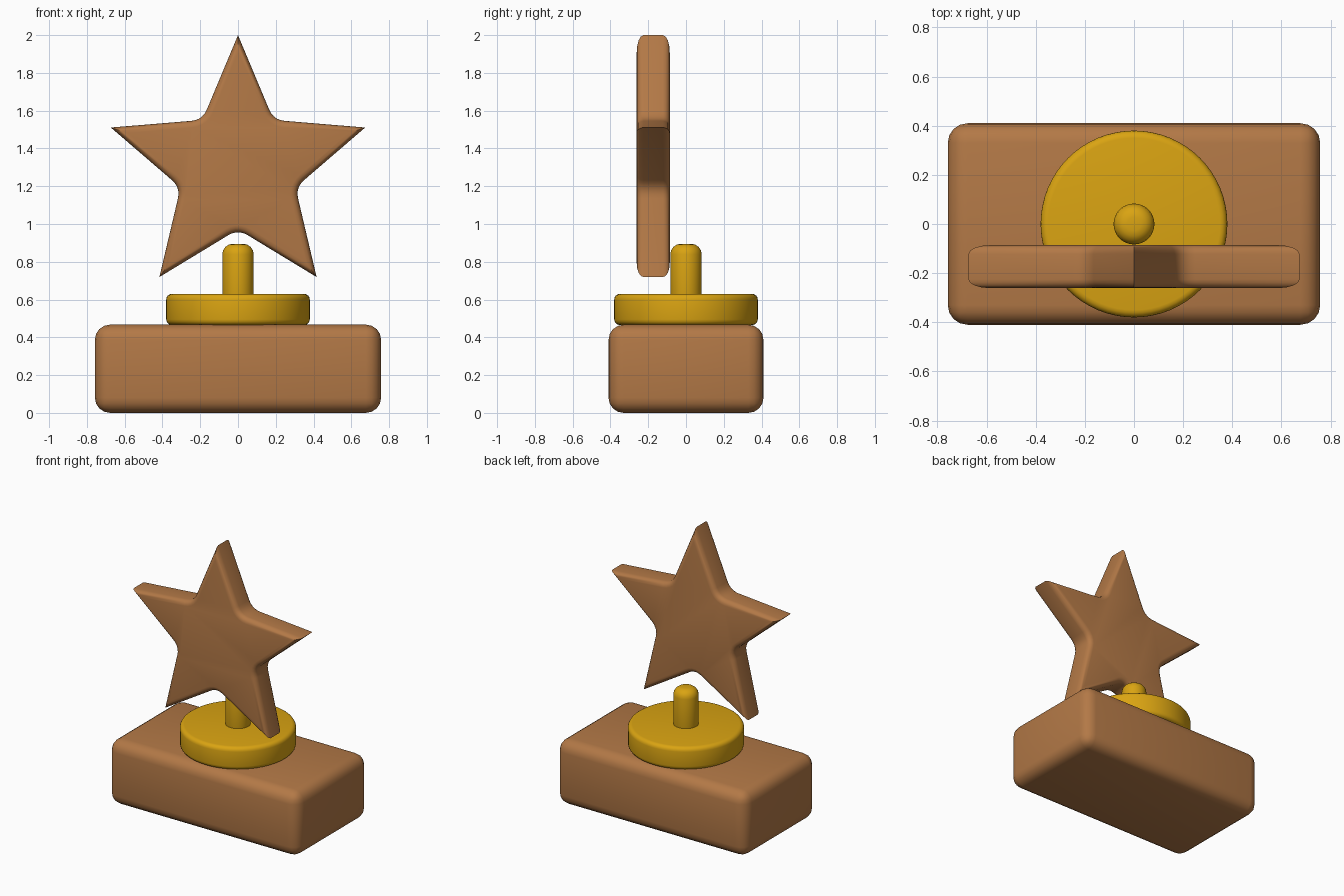
import bpy, bmesh, math
from mathutils import Vector

if "Cube" in bpy.data.objects:
    bpy.data.objects.remove(bpy.data.objects["Cube"])


def material(name, rgb):
    m = bpy.data.materials.new(name)
    m.diffuse_color = (*rgb, 1)
    m.use_nodes = True
    m.node_tree.nodes["Principled BSDF"].inputs["Base Color"].default_value = m.diffuse_color
    return m


brown = material("bronze brown", (0.45, 0.19, 0.062))
gold = material("gold", (0.70, 0.37, 0.006))


def finish(name, bm, mat):
    bmesh.ops.recalc_face_normals(bm, faces=bm.faces)
    mesh = bpy.data.meshes.new(name)
    bm.to_mesh(mesh)
    bm.free()
    mesh.materials.append(mat)
    ob = bpy.data.objects.new(name, mesh)
    bpy.context.collection.objects.link(ob)
    bpy.ops.object.select_all(action='DESELECT')
    bpy.context.view_layer.objects.active = ob
    ob.select_set(True)
    bpy.ops.object.shade_smooth_by_angle(angle=math.radians(35))
    return ob


def round_edges(bm, edges, width, segments):
    bmesh.ops.bevel(bm, geom=list(edges), offset=width, segments=segments,
                    profile=0.5, affect='EDGES', clamp_overlap=True)


def rounded_cylinder(name, radius, z0, z1, bevel, mat, sides=64):
    bm = bmesh.new()
    bmesh.ops.create_cone(bm, cap_ends=True, segments=sides, radius1=radius,
                          radius2=radius, depth=z1 - z0)
    bmesh.ops.translate(bm, verts=bm.verts, vec=(0, 0, (z0 + z1) / 2))
    rims = [e for e in bm.edges if abs(e.verts[0].co.z - e.verts[1].co.z) < 1e-5]
    round_edges(bm, rims, bevel, 4)
    return finish(name, bm, mat)


# Plinth: rounded block
bm = bmesh.new()
bmesh.ops.create_cube(bm, size=1)
for v in bm.verts:
    v.co = (v.co.x * 1.515, v.co.y * 0.82, (v.co.z + 0.5) * 0.467)
round_edges(bm, bm.edges, 0.08, 4)
finish("plinth", bm, brown)

# Gold disc and post
rounded_cylinder("disc", 0.38, 0.465, 0.63, 0.03, gold)
rounded_cylinder("post", 0.083, 0.56, 0.895, 0.055, gold, 40)

# Star: sharp tips, filleted notches, rounded front and back rims
R, r, ZC, FILLET = 0.708, 0.32, 1.292, 0.06
Y0, Y1 = -0.261, -0.086


def polar(rad, k):
    a = math.pi / 2 + k * math.pi / 5
    return Vector((rad * math.cos(a), rad * math.sin(a)))


outline = []
for k in range(0, 10, 2):
    tip, notch, nxt = polar(R, k), polar(r, k + 1), polar(R, k + 2)
    outline.append(tip)
    a = notch + (tip - notch).normalized() * FILLET
    b = notch + (nxt - notch).normalized() * FILLET
    for i in range(6):
        t = i / 5
        outline.append(a * (1 - t) ** 2 + notch * 2 * t * (1 - t) + b * t * t)

bm = bmesh.new()
front = [bm.verts.new((p.x, Y0, ZC + p.y)) for p in outline]
back = [bm.verts.new((p.x, Y1, ZC + p.y)) for p in outline]
caps = [bm.faces.new(front), bm.faces.new(back[::-1])]
n = len(outline)
for i in range(n):
    j = (i + 1) % n
    bm.faces.new((front[i], back[i], back[j], front[j]))
bmesh.ops.recalc_face_normals(bm, faces=bm.faces)
round_edges(bm, {e for f in caps for e in f.edges}, 0.036, 4)
finish("star", bm, brown)
